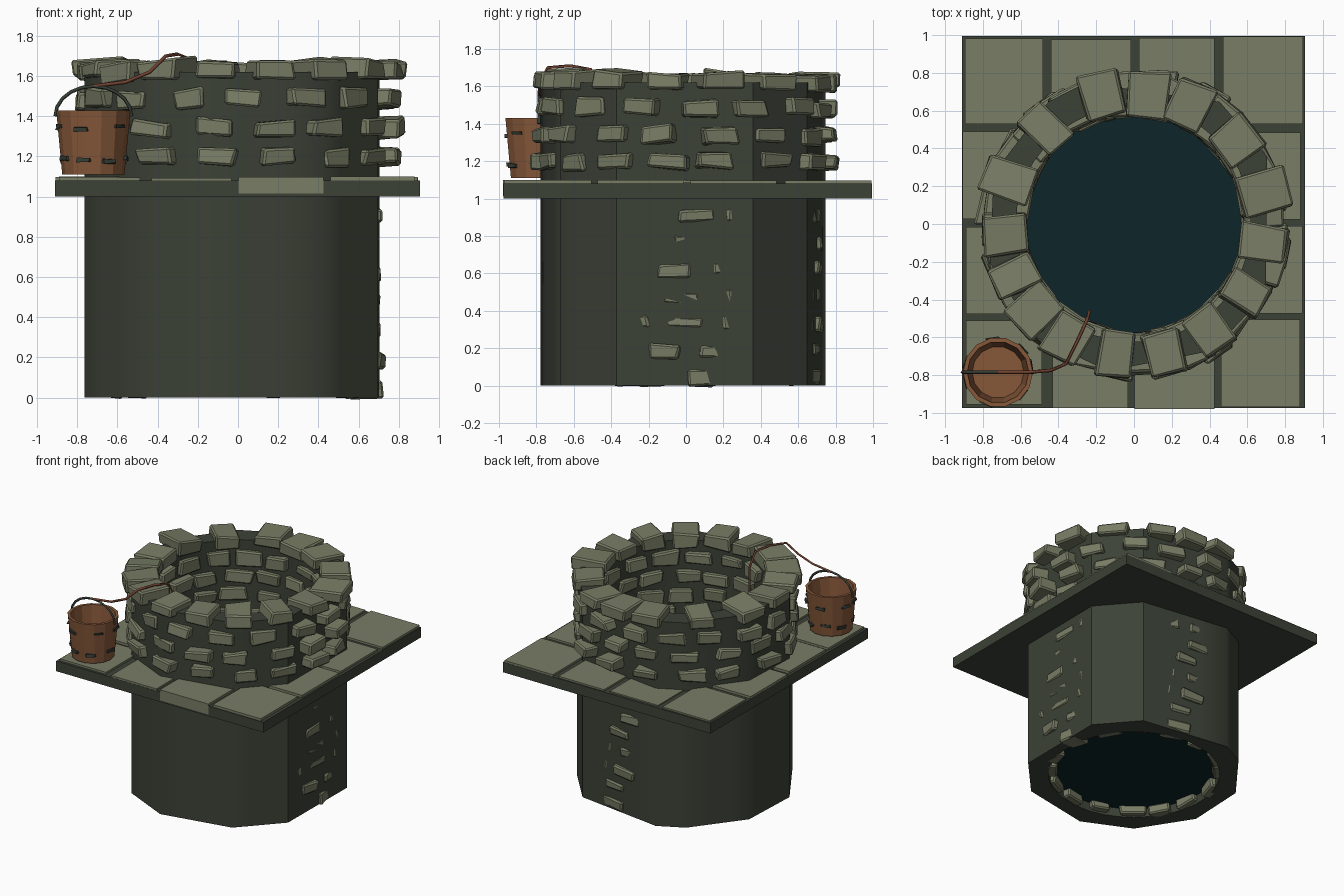
import bpy, bmesh, math, random
from mathutils import Vector, Matrix

if "Cube" in bpy.data.objects:
    bpy.data.objects.remove(bpy.data.objects["Cube"])

random.seed(7)
R = random.uniform


def material(name, rgb):
    m = bpy.data.materials.new(name)
    m.diffuse_color = (*rgb, 1)
    m.use_nodes = True
    m.node_tree.nodes["Principled BSDF"].inputs["Base Color"].default_value = m.diffuse_color
    return m


STONE = material("pale_stone", (0.19, 0.205, 0.13))
MORTAR = material("dark_mortar", (0.045, 0.054, 0.038))
WATER = material("deep_water", (0.004, 0.018, 0.022))
WOOD = material("bucket_wood", (0.24, 0.098, 0.042))
IRON = material("dark_iron", (0.035, 0.045, 0.035))
ROPE = material("rope_brown", (0.17, 0.055, 0.03))


def finish(name, bm, mat, smooth=None):
    bmesh.ops.recalc_face_normals(bm, faces=bm.faces)
    me = bpy.data.meshes.new(name)
    bm.to_mesh(me)
    bm.free()
    me.materials.append(mat)
    ob = bpy.data.objects.new(name, me)
    bpy.context.collection.objects.link(ob)
    if smooth:
        bpy.context.view_layer.objects.active = ob
        ob.select_set(True)
        bpy.ops.object.shade_smooth_by_angle(angle=math.radians(smooth))
        ob.select_set(False)
    return ob


def loft(bm, rings, closed=False):
    """Skin quads between rings of points."""
    vs = [[bm.verts.new(p) for p in ring] for ring in rings]
    n = len(vs[0])
    pairs = list(zip(vs, vs[1:])) + ([(vs[-1], vs[0])] if closed else [])
    for a, b in pairs:
        for i in range(n):
            bm.faces.new((a[i], a[(i + 1) % n], b[(i + 1) % n], b[i]))
    return vs


def box(bm, x0, x1, y0, y1, z0, z1, jitter=0.0):
    m = Matrix.Translation(((x0 + x1) / 2, (y0 + y1) / 2, (z0 + z1) / 2)) @ \
        Matrix.Diagonal((x1 - x0, y1 - y0, z1 - z0, 1))
    vs = bmesh.ops.create_cube(bm, size=1, matrix=m)["verts"]
    for v in vs:
        v.co += Vector((R(-1, 1), R(-1, 1), R(-1, 1))) * jitter
    return vs


# mortar shaft: irregular ten-sided outside, round inside
corners = [-130, -100, -58, -28, 27, 55, 109, 125, 160, 195]
pts = [Vector((0.79 * math.cos(math.radians(a)), 0.79 * math.sin(math.radians(a)))) for a in corners]
outer = [p.lerp(pts[(i + 1) % 10], t / 3) for i, p in enumerate(pts) for t in range(3)]
inner = [p.normalized() * 0.625 for p in outer]
bm = bmesh.new()
loft(bm, [[(p.x, p.y, z) for p in ring] for ring, z in
          ((outer, 0), (outer, 1.62), (inner, 1.62), (inner, 0))], closed=True)
finish("mortar_shaft", bm, MORTAR, 40)

# water disc
bm = bmesh.new()
bmesh.ops.create_circle(bm, cap_ends=True, segments=32, radius=0.63, matrix=Matrix.Translation((0, 0, 0.07)))
finish("water", bm, WATER)


# rough stones in courses
def stone(bm, ang, r0, r1, w, z, h, jit):
    vs = box(bm, r0, r1, -w / 2, w / 2, -h / 2, h / 2, jit)
    for v in vs:                      # narrow slightly towards the outside
        if v.co.x > (r0 + r1) / 2:
            v.co.z *= 0.88
    rot = Matrix.Translation((0, 0, z)) @ Matrix.Rotation(ang, 4, 'Z') @ Matrix.Rotation(R(-.07, .07), 4, 'X')
    bmesh.ops.transform(bm, matrix=rot, verts=vs)


def course(bm, z, r1, angles, h, w, jit):
    for a in angles:
        stone(bm, math.radians(a), 0.575 + R(-.01, .01), r1 + R(-.02, .02),
              w * R(0.85, 1.1), z + R(-.01, .01), h * R(0.85, 1.1), jit)


def rough(bm):
    bmesh.ops.bevel(bm, geom=bm.edges[:], offset=0.011, segments=1, affect='EDGES')


top_angles = [84, 65, 39, 14, -8, -32, -55, -77, -98, -120, -139, -156, -175, 161, 133, 104]
bm = bmesh.new()
course(bm, 1.625, 0.82, top_angles, 0.105, 0.21, 0.012)
rough(bm)
finish("rim_stones", bm, STONE)

bm = bmesh.new()
for k in range(3):
    off = R(0, 22)
    course(bm, 1.195 + 0.145 * k, 0.81, [off + i * 22.5 + R(-3, 3) for i in range(16)], 0.1, 0.19, 0.014)
rough(bm)
finish("wall_stones", bm, STONE)

# lining stones of the shaft, just breaking through the shell in places
bm = bmesh.new()
for k in range(8):
    off = R(0, 22)
    course(bm, 0.045 + 0.144 * k, 0.715, [off + i * 22.5 + R(-3, 3) for i in range(16)], 0.08, 0.18, 0.012)
rough(bm)
finish("lining_stones", bm, STONE)

# square platform: mortar bed and flagstones, both with a round hole
bm = bmesh.new()
box(bm, -0.91, 0.905, -0.975, 0.995, 1.0, 1.08)
bed = finish("platform_bed", bm, MORTAR)
bm = bmesh.new()
xs = [-0.915, -0.455, 0.0, 0.455]
ys = [-0.98, -0.485, 0.015, 0.51]
for j, y in enumerate(ys):
    for i, x in enumerate(xs):
        box(bm, x + R(.0, .03), x + 0.445 - R(0, .025), y + R(0, .025), y + 0.485 - R(0, .02),
            1.015, 1.095 + R(-.005, .005))
flags = finish("flagstones", bm, STONE)
bm = bmesh.new()
bmesh.ops.create_cone(bm, cap_ends=True, segments=32, radius1=0.66, radius2=0.66, depth=1,
                      matrix=Matrix.Translation((0, 0, 1.05)))
cutter = finish("hole_cutter", bm, MORTAR)
cutter.hide_render = True
for ob in (bed, flags):
    mod = ob.modifiers.new("hole", 'BOOLEAN')
    mod.operation, mod.object, mod.solver = 'DIFFERENCE', cutter, 'EXACT'
    bpy.context.view_layer.objects.active = ob
    bpy.ops.object.modifier_apply(modifier="hole")
bpy.data.objects.remove(cutter)

# bucket
BX, BY = -0.72, -0.785


def ring(r, z, n=14):
    return [(BX + r * math.cos(2 * math.pi * i / n), BY + r * math.sin(2 * math.pi * i / n), z) for i in range(n)]


bm = bmesh.new()
vs = loft(bm, [ring(0.155, 1.11), ring(0.185, 1.43), ring(0.163, 1.43), ring(0.137, 1.14)])
bm.faces.new(vs[0])
bm.faces.new(vs[-1])
finish("bucket", bm, WOOD)

# broken iron bands round the bucket
bm = bmesh.new()
for z, r in ((1.185, 0.163), (1.34, 0.178)):
    for i in range(7):
        m = Matrix.Translation((BX, BY, z + R(-.012, .012))) @ Matrix.Rotation(i * 0.9 + R(-.2, .2), 4, 'Z')
        part = box(bm, r - 0.012, r + 0.006, -0.035, 0.035, -0.01, 0.01, 0.005)
        bmesh.ops.transform(bm, matrix=m, verts=part)
finish("bucket_bands", bm, IRON)


# handle and rope as thin curves
def tube(name, points, radius, mat):
    cu = bpy.data.curves.new(name, 'CURVE')
    cu.dimensions = '3D'
    cu.bevel_depth, cu.bevel_resolution, cu.use_fill_caps = radius, 0, True
    sp = cu.splines.new('POLY')
    sp.points.add(len(points) - 1)
    for p, co in zip(sp.points, points):
        p.co = (*co, 1)
    cu.materials.append(mat)
    ob = bpy.data.objects.new(name, cu)
    bpy.context.collection.objects.link(ob)


tube("bucket_handle", [(BX - 0.19 * math.cos(math.pi * i / 10), BY, 1.40 + 0.15 * math.sin(math.pi * i / 10))
                       for i in range(11)], 0.009, IRON)
tube("rope", [(-0.72, -0.785, 1.55), (-0.56, -0.785, 1.57), (-0.44, -0.775, 1.62), (-0.36, -0.74, 1.70),
              (-0.30, -0.62, 1.71), (-0.25, -0.51, 1.69), (-0.235, -0.46, 1.58), (-0.235, -0.46, 1.25)],
     0.009, ROPE)
